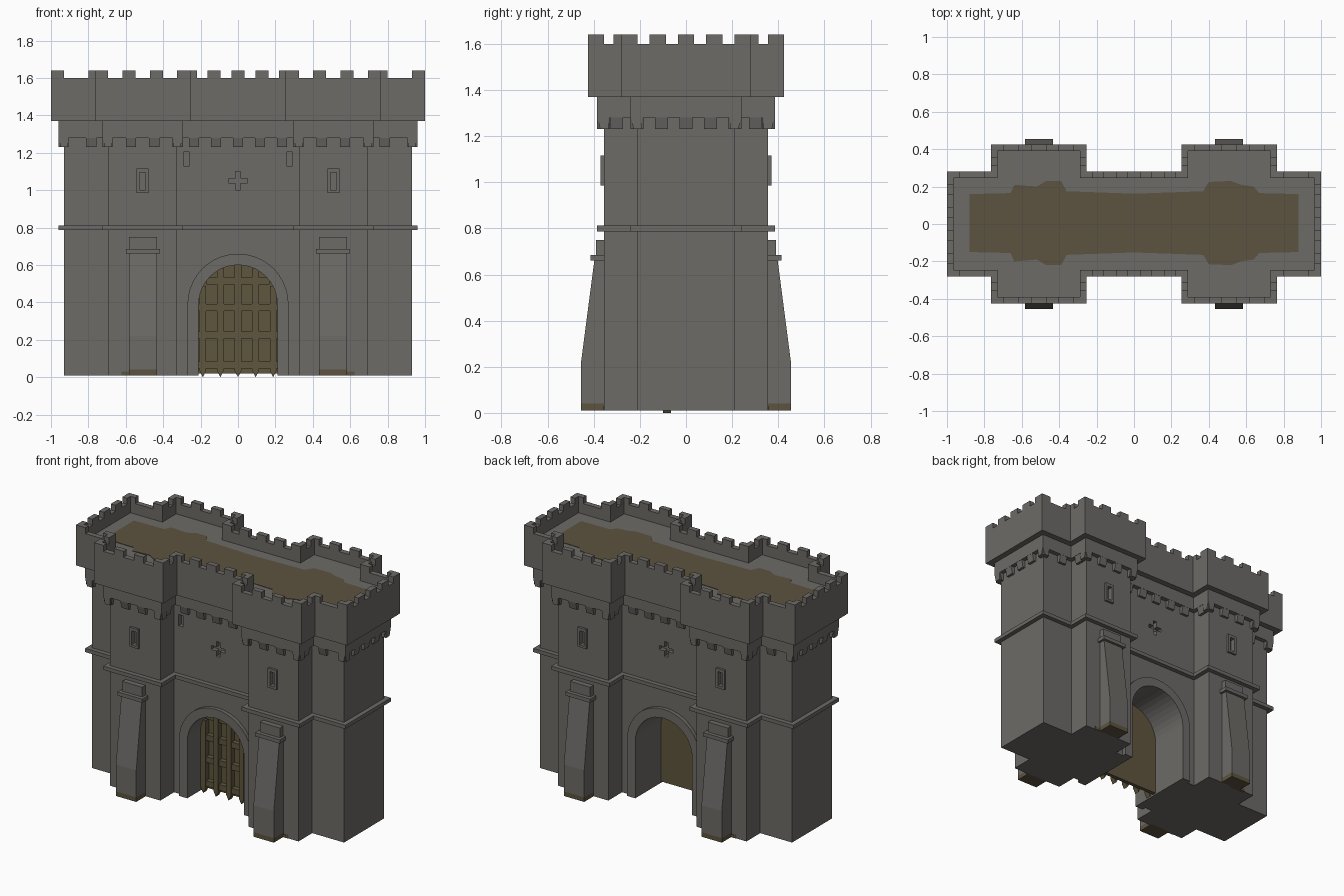
import bpy, bmesh, math
from mathutils import Vector

if "Cube" in bpy.data.objects:
    bpy.data.objects.remove(bpy.data.objects["Cube"])


def material(name, rgb):
    m = bpy.data.materials.new(name)
    m.diffuse_color = (*rgb, 1)
    m.use_nodes = True
    m.node_tree.nodes["Principled BSDF"].inputs["Base Color"].default_value = m.diffuse_color
    return m


STONE = material("grey_stone", (0.152, 0.145, 0.135))
WOOD = material("brown_wood", (0.114, 0.092, 0.048))
EARTH = material("brown_earth", (0.108, 0.088, 0.050))


def prism(bm, pts, axis, a, b):
    """Extrude a 2D polygon along an axis from a to b."""
    place = {"x": lambda p, t: (t, p[0], p[1]),
             "y": lambda p, t: (p[0], t, p[1]),
             "z": lambda p, t: (p[0], p[1], t)}[axis]
    lo = [bm.verts.new(place(p, a)) for p in pts]
    hi = [bm.verts.new(place(p, b)) for p in pts]
    n = len(pts)
    fs = [bm.faces.new(lo), bm.faces.new(hi)]
    fs += [bm.faces.new((lo[i], lo[(i + 1) % n], hi[(i + 1) % n], hi[i])) for i in range(n)]
    bmesh.ops.recalc_face_normals(bm, faces=fs)


def box(bm, x0, x1, y0, y1, z0, z1):
    prism(bm, [(x0, y0), (x1, y0), (x1, y1), (x0, y1)], "z", z0, z1)


def finish(name, bm, mat):
    me = bpy.data.meshes.new(name)
    bm.to_mesh(me)
    bm.free()
    me.materials.append(mat)
    ob = bpy.data.objects.new(name, me)
    bpy.context.collection.objects.link(ob)
    return ob


def outline(o):
    """Gatehouse plan, counter-clockwise, grown outward by o."""
    X, Y, A, B, T = 0.93 + o, 0.21 + o, 0.695 + o, 0.325 - o, 0.355 + o
    front = [(-X, -Y), (-A, -Y), (-A, -T), (-B, -T), (-B, -Y),
             (B, -Y), (B, -T), (A, -T), (A, -Y), (X, -Y)]
    return front + [(-x, -y) for x, y in front]


def edges(pts):
    """Each edge with direction, outward normal, and convexity of both ends."""
    n = len(pts)
    P = [Vector(p) for p in pts]

    def convex(i):
        a, b = P[i] - P[i - 1], P[(i + 1) % n] - P[i]
        return a.x * b.y - a.y * b.x > 0
    for i in range(n):
        j = (i + 1) % n
        d = (P[j] - P[i]).normalized()
        yield P[i], P[j], d, Vector((d.y, -d.x)), convex(i), convex(j)


def arch(r, z0, steps=20):
    arc = [(r * math.cos(math.pi * i / steps), 0.39 + r * math.sin(math.pi * i / steps))
           for i in range(steps + 1)]
    return [(r, z0)] + arc + [(-r, z0)]


def cut(ob, cutter):
    mod = ob.modifiers.new("cut", "BOOLEAN")
    mod.object, mod.operation, mod.solver = cutter, "DIFFERENCE", "EXACT"
    dg = bpy.context.evaluated_depsgraph_get()
    me = bpy.data.meshes.new_from_object(ob.evaluated_get(dg))
    ob.modifiers.clear()
    ob.data = me


# main walls
bm = bmesh.new()
prism(bm, outline(0), "z", 0.01, 1.33)
walls = finish("walls", bm, STONE)

# raised frames around the tower windows
bm = bmesh.new()
for x in (-0.51, 0.51):
    for s in (-1, 1):
        ya, yb = sorted((s * 0.345, s * 0.37))
        box(bm, x - 0.032, x + 0.032, ya, yb, 0.985, 1.115)
frames = finish("window_frames", bm, STONE)

# openings: gate passage, slits, cross loops, small front slots
bm = bmesh.new()
prism(bm, arch(0.21, -0.1), "y", -0.6, 0.6)
u, w = 0.05, 0.013
cross = [(-w, -u), (w, -u), (w, -w), (u, -w), (u, w), (w, w),
         (w, u), (-w, u), (-w, w), (-u, w), (-u, -w), (-w, -w)]
for s in (-1, 1):
    prism(bm, [(x, z + 1.05) for x, z in cross], "y", s * 0.18, s * 0.3)
    for x in (-0.51, 0.51):
        ya, yb = sorted((s * 0.335, s * 0.5))
        box(bm, x - 0.016, x + 0.016, ya, yb, 1.0, 1.095)
for x in (-0.275, 0.275):
    box(bm, x - 0.017, x + 0.017, -0.3, -0.18, 1.13, 1.205)
cutter = finish("cutter", bm, STONE)
cutter.hide_render = True
cut(walls, cutter)
cut(frames, cutter)
bpy.data.objects.remove(cutter)

# string course and corbel band
for name, z0, z1 in (("string_course", 0.787, 0.812), ("corbel_band", 1.28, 1.38)):
    bm = bmesh.new()
    prism(bm, outline(0.03), "z", z0, z1)
    finish(name, bm, STONE)

# corbel teeth under the band
bm = bmesh.new()
for a, b, d, nrm, ca, cb in edges(outline(0.03)):
    t0 = 0.0275 if ca else 0.06
    t1 = (b - a).length - (0.0275 if cb else 0.06)
    n = max(1, round((t1 - t0) / 0.11))
    for i in range(n + 1):
        c = a + d * (t0 + (t1 - t0) * i / n)
        vs = []
        for z, out in ((1.23, -0.013), (1.285, 0.0)):
            for e, k in ((-0.0275, -0.05), (0.0275, -0.05), (0.0275, out), (-0.0275, out)):
                p = c + d * e + nrm * k
                vs.append(bm.verts.new((p.x, p.y, z)))
        fs = [bm.faces.new([vs[q] for q in f]) for f in
              ((0, 1, 2, 3), (4, 5, 6, 7), (0, 1, 5, 4), (1, 2, 6, 5), (2, 3, 7, 6), (3, 0, 4, 7))]
        bmesh.ops.recalc_face_normals(bm, faces=fs)
finish("corbels", bm, STONE)

# parapet: outer wall, rim, inner wall and roof floor
FLOOR = 1.53
bm = bmesh.new()
rings = [[bm.verts.new((x, y, z)) for x, y in outline(o)]
         for o, z in ((0.07, 1.37), (0.07, 1.6), (0.035, 1.6), (0.035, FLOOR))]
n = len(rings[0])
for lo, hi in zip(rings, rings[1:]):
    for i in range(n):
        bm.faces.new((lo[i], lo[(i + 1) % n], hi[(i + 1) % n], hi[i]))
bm.faces.new(rings[0])
bm.faces.new(rings[3])
bmesh.ops.recalc_face_normals(bm, faces=bm.faces)
finish("parapet", bm, STONE)

# merlons along the parapet rim
bm = bmesh.new()
for a, b, d, nrm, ca, cb in edges(outline(0.07)):
    t0 = 0.035 if ca else 0.0
    t1 = (b - a).length - (0.035 if cb else 0.0)
    k = int((t1 - t0) / 0.13 + 0.3)
    for i in range(k + 1):
        c = a + d * (t0 + (t1 - t0) * i / k)
        q = [c - d * 0.035, c + d * 0.035, c + d * 0.035 - nrm * 0.035, c - d * 0.035 - nrm * 0.035]
        prism(bm, [(p.x, p.y) for p in q], "z", 1.598, 1.64)
finish("merlons", bm, STONE)

# worn earth on the roof
half = [(-0.88, 0.16), (-0.66, 0.165), (-0.64, 0.21), (-0.52, 0.2), (-0.47, 0.23), (-0.39, 0.23),
        (-0.36, 0.175), (0, 0.162), (0.37, 0.175), (0.4, 0.225), (0.52, 0.23),
        (0.57, 0.21), (0.64, 0.2), (0.67, 0.165), (0.88, 0.16)]
bm = bmesh.new()
prism(bm, half + [(x, -y + 0.01) for x, y in reversed(half)], "z", FLOOR - 0.002, FLOOR + 0.003)
finish("roof_earth", bm, EARTH)

# buttresses with caps, and earth at their feet
bs, be = bmesh.new(), bmesh.new()
for x in (-0.508, 0.508):
    for s in (-1, 1):
        shaft = [(0.34, 0.04), (0.455, 0.04), (0.455, 0.22), (0.397, 0.665), (0.34, 0.665)]
        prism(bs, [(s * y, z) for y, z in shaft], "x", x - 0.075, x + 0.075)
        for w, y, z0, z1 in ((0.091, 0.415, 0.66, 0.685), (0.074, 0.39, 0.685, 0.75)):
            ya, yb = sorted((s * 0.34, s * y))
            box(bs, x - w, x + w, ya, yb, z0, z1)
        ya, yb = sorted((s * 0.34, s * 0.455))
        box(be, x - 0.075, x + 0.075, ya, yb, 0.01, 0.04)
        xs = sorted((x, x + math.copysign(0.115, x)))
        ya, yb = sorted((s * 0.34, s * 0.358))
        box(be, xs[0], xs[1], ya, yb, 0.01, 0.03)
finish("buttresses", bs, STONE)
finish("buttress_feet", be, EARTH)

# arch surrounds on both faces
bm = bmesh.new()
surround = arch(0.27, 0.01) + arch(0.21, 0.01)[::-1]
for s in (-1, 1):
    prism(bm, surround, "y", s * 0.2, s * 0.235)
finish("arch_surrounds", bm, STONE)

# wooden door behind the portcullis
bm = bmesh.new()
prism(bm, arch(0.212, 0.02), "y", -0.06, -0.035)
finish("door", bm, WOOD)

# portcullis bars with pointed feet
bm = bmesh.new()
for i in range(-2, 3):
    x = i * 0.094
    top = 0.39 + math.sqrt(0.212 ** 2 - x * x)
    box(bm, x - 0.018, x + 0.018, -0.1, -0.064, 0.035, top)
    prism(bm, [(x - 0.018, 0.035), (x + 0.018, 0.035), (x, 0.0)], "y", -0.1, -0.064)
for z in (0.065, 0.225, 0.372, 0.515):
    h = 0.21 if z < 0.39 else math.sqrt(0.21 ** 2 - (z - 0.39) ** 2)
    box(bm, -h, h, -0.092, -0.058, z - 0.019, z + 0.019)
finish("portcullis", bm, WOOD)
